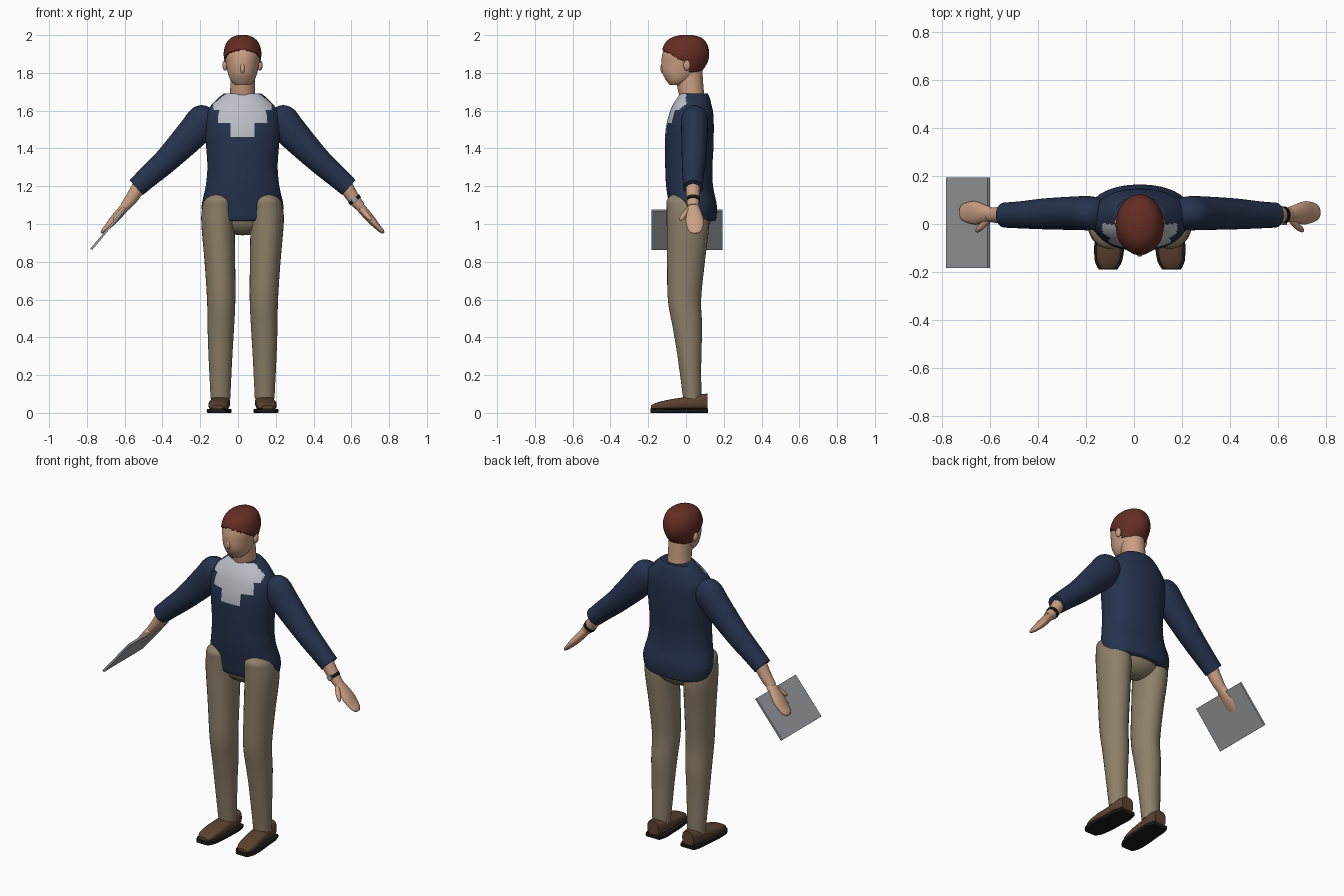
import bpy, bmesh, math
from mathutils import Vector

if "Cube" in bpy.data.objects:
    bpy.data.objects.remove(bpy.data.objects["Cube"])

CX = 0.024  # body centre line


def material(name, rgb):
    m = bpy.data.materials.new(name)
    m.use_nodes = True
    m.diffuse_color = (*rgb, 1)
    m.node_tree.nodes["Principled BSDF"].inputs["Base Color"].default_value = (*rgb, 1)
    return m


navy = material("navy wool", (0.019, 0.033, 0.075))
khaki = material("khaki cloth", (0.27, 0.215, 0.14))
skin = material("skin", (0.6, 0.35, 0.23))
auburn = material("auburn hair", (0.13, 0.027, 0.018))
brown = material("brown leather", (0.105, 0.055, 0.03))
black = material("black rubber", (0.01, 0.01, 0.01))
white = material("white shirt", (0.5, 0.53, 0.57))
grey = material("grey metal", (0.33, 0.34, 0.36))


def resample(rows, steps):
    """Smooth Catmull-Rom interpolation of number rows."""
    out = []
    for i in range(len(rows) - 1):
        p = [rows[max(0, min(len(rows) - 1, i + k))] for k in (-1, 0, 1, 2)]
        for s in range(steps):
            t = s / steps
            out.append([0.5 * (2 * b + (c - a) * t + (2 * a - 5 * b + 4 * c - d) * t * t
                               + (3 * b - a - 3 * c + d) * t ** 3) for a, b, c, d in zip(*p)])
    return out + [list(rows[-1])]


def loft(name, stations, mats, power=2, segs=32, smooth=40):
    """Skin superellipse sections; each station is (centre, u axis, v axis)."""
    bm = bmesh.new()
    rings = []
    for c, u, v in stations:
        ring = []
        for k in range(segs):
            a = 2 * math.pi * k / segs
            p, q = math.cos(a), math.sin(a)
            p = math.copysign(abs(p) ** (2 / power), p)
            q = math.copysign(abs(q) ** (2 / power), q)
            ring.append(bm.verts.new(Vector(c) + Vector(u) * p + Vector(v) * q))
        rings.append(ring)
    for r0, r1 in zip(rings, rings[1:]):
        for k in range(segs):
            j = (k + 1) % segs
            bm.faces.new((r0[k], r0[j], r1[j], r1[k]))
    bm.faces.new(rings[0])
    bm.faces.new(rings[-1])
    bmesh.ops.recalc_face_normals(bm, faces=bm.faces)
    mesh = bpy.data.meshes.new(name)
    bm.to_mesh(mesh)
    bm.free()
    for m in mats:
        mesh.materials.append(m)
    ob = bpy.data.objects.new(name, mesh)
    bpy.context.collection.objects.link(ob)
    shade(ob, smooth)
    return ob


def shade(ob, angle=40):
    bpy.ops.object.select_all(action='DESELECT')
    ob.select_set(True)
    bpy.context.view_layer.objects.active = ob
    bpy.ops.object.shade_smooth_by_angle(angle=math.radians(angle))


def upright(rows, grow=0.0, x=CX, steps=5):
    """Rows of (z, front y, back y, half width) to horizontal sections."""
    return [((x, (f + b) / 2, z), (w + grow, 0, 0), (0, (b - f) / 2 + grow, 0))
            for z, f, b, w in resample(rows, steps)]


def limb(rows, side, steps=5):
    """Rows of (x, y, z, thickness, width) following a path in the xz plane."""
    pts = resample(rows, steps)
    out = []
    for i, (x, y, z, t, w) in enumerate(pts):
        a, b = pts[max(0, i - 1)], pts[min(len(pts) - 1, i + 1)]
        d = Vector((b[0] - a[0], 0, b[2] - a[2])).normalized()
        out.append(((CX + side * x, y, z), (-d.z * side * t, 0, d.x * t), (0, w, 0)))
    return out


def ball(name, loc, scale, mat):
    bpy.ops.mesh.primitive_uv_sphere_add(segments=24, ring_count=14, location=loc)
    ob = bpy.context.object
    ob.name = name
    ob.scale = scale
    ob.data.materials.append(mat)
    shade(ob, 60)
    return ob


def box(name, loc, size, tilt, mat):
    bpy.ops.mesh.primitive_cube_add(size=1, location=loc, rotation=(0, tilt, 0))
    ob = bpy.context.object
    ob.name = name
    ob.scale = size
    ob.data.materials.append(mat)
    return ob


# Sweater with the stepped shirt front
sweater = loft("sweater", upright([
    (1.015, -0.07, 0.15, 0.195), (1.03, -0.08, 0.16, 0.208), (1.1, -0.09, 0.163, 0.216),
    (1.2, -0.105, 0.143, 0.195), (1.3, -0.11, 0.14, 0.186), (1.4, -0.112, 0.145, 0.192),
    (1.5, -0.108, 0.147, 0.2), (1.58, -0.09, 0.145, 0.195), (1.63, -0.07, 0.135, 0.165),
    (1.67, -0.045, 0.125, 0.125), (1.69, -0.03, 0.115, 0.1)]), [navy, white], 2.15, 64)
for f in sweater.data.polygons:
    c = f.center
    reach = 0.155 if c.z > 1.6 else 0.125 if c.z > 1.535 else 0.065 if c.z > 1.465 else 0
    if abs(c.x - CX) < reach and c.y < 0 and f.normal.z < 0.95:
        f.material_index = 1

# Neck and head
loft("neck", upright([(1.66, -0.03, 0.1, 0.067), (1.72, -0.045, 0.093, 0.065),
                      (1.83, -0.06, 0.085, 0.065)]), [skin])
skull = [(1.735, -0.085, -0.02, 0.038), (1.76, -0.105, 0.03, 0.062), (1.8, -0.125, 0.075, 0.078),
         (1.85, -0.13, 0.108, 0.088), (1.9, -0.125, 0.117, 0.094), (1.95, -0.106, 0.104, 0.081),
         (1.98, -0.072, 0.075, 0.054), (1.994, -0.025, 0.03, 0.018)]
loft("head", upright(skull), [skin], 2, 48, 60)
ball("nose", (CX, -0.122, 1.825), (0.013, 0.014, 0.028), skin)

# Hair shell, trimmed along the hairline
hair = loft("hair", [(Vector(c) + Vector((0, 0, 0.006)), u, v)
                     for c, u, v in upright(skull, 0.006, steps=8)], [auburn], 2, 64, 60)
bm = bmesh.new()
bm.from_mesh(hair.data)


def hairline(y):
    return 1.865 - 0.55 * (y + 0.02) if y < 0.015 else 1.805


bmesh.ops.delete(bm, geom=[f for f in bm.faces if f.calc_center_median().z
                           < hairline(f.calc_center_median().y)], context='FACES')
bm.to_mesh(hair.data)
bm.free()
solid = hair.modifiers.new("thickness", 'SOLIDIFY')
solid.thickness = 0.007

# Hips between the legs
ball("hips", (CX, 0.035, 1.04), (0.15, 0.1, 0.1), khaki)

for side, label in ((1, "left"), (-1, "right")):
    ball(label + "_ear", (CX + side * 0.092, 0.005, 1.84), (0.014, 0.018, 0.028), skin)

    # Trouser leg: z, x, y, half width, half depth
    leg = resample([(0.075, 0.117, 0.033, 0.052, 0.048), (0.3, 0.117, 0.018, 0.063, 0.063),
                    (0.45, 0.115, 0.008, 0.07, 0.078), (0.6, 0.113, -0.008, 0.075, 0.088),
                    (0.8, 0.12, 0, 0.081, 0.1), (1.0, 0.13, 0.01, 0.088, 0.112),
                    (1.08, 0.128, 0, 0.086, 0.102), (1.13, 0.125, -0.02, 0.072, 0.08),
                    (1.165, 0.122, -0.03, 0.025, 0.03)], 5)
    loft(label + "_trouser_leg", [((CX + side * x, y, z), (a, 0, 0), (0, b, 0))
                                  for z, x, y, a, b in leg], [khaki], smooth=60)

    # Shoe and sole: y, x, half width, top height
    shoe = resample([(-0.185, 0.132, 0.03, 0.04), (-0.15, 0.13, 0.048, 0.056),
                     (-0.08, 0.126, 0.054, 0.072), (0, 0.12, 0.052, 0.084),
                     (0.07, 0.117, 0.05, 0.098), (0.115, 0.117, 0.038, 0.102)], 4)
    loft(label + "_shoe", [((CX + side * x, y, (0.015 + h) / 2), (w, 0, 0), (0, 0, (h - 0.015) / 2))
                           for y, x, w, h in shoe], [brown], 2.8)
    loft(label + "_sole", [((CX + side * x, y * 1.02, 0.011), (w + 0.009, 0, 0), (0, 0, 0.011))
                           for y, x, w, h in shoe], [black], 10, 32, 30)

    # Sleeve, forearm, hand and thumb: x, y, z, thickness, width
    loft(label + "_sleeve", limb([
        (0.16, 0.045, 1.6, 0.025, 0.025), (0.175, 0.045, 1.585, 0.065, 0.055),
        (0.205, 0.045, 1.55, 0.088, 0.07), (0.26, 0.045, 1.485, 0.085, 0.07),
        (0.4, 0.042, 1.34, 0.067, 0.064), (0.5, 0.038, 1.25, 0.058, 0.056),
        (0.563, 0.037, 1.193, 0.053, 0.052)], side), [navy], smooth=50)
    loft(label + "_forearm", limb([(0.54, 0.037, 1.21, 0.038, 0.04), (0.588, 0.037, 1.135, 0.033, 0.034),
                                   (0.625, 0.038, 1.09, 0.026, 0.029)], side), [skin])
    loft(label + "_hand", limb([
        (0.605, 0.038, 1.11, 0.022, 0.026), (0.64, 0.042, 1.07, 0.024, 0.036),
        (0.682, 0.046, 1.022, 0.022, 0.048), (0.715, 0.048, 0.985, 0.016, 0.043),
        (0.738, 0.048, 0.962, 0.012, 0.032), (0.748, 0.048, 0.952, 0.005, 0.016)], side), [skin], smooth=60)
    loft(label + "_thumb", limb([(0.625, 0.022, 1.085, 0.012, 0.016), (0.65, -0.005, 1.055, 0.014, 0.016),
                                 (0.672, -0.022, 1.03, 0.011, 0.012), (0.68, -0.028, 1.02, 0.004, 0.004)],
                                side), [skin], smooth=60)

# Wrist watch on the left arm
loft("watch_strap", limb([(0.588, 0.037, 1.135, 0.036, 0.037), (0.6, 0.037, 1.12, 0.035, 0.036)], 1),
     [black])
box("watch_face", (CX + 0.592, 0.001, 1.128), (0.026, 0.009, 0.03), 0.87, grey)

# Flat tablet held in the right hand
box("tablet", (-0.69, 0.005, 0.97), (0.27, 0.376, 0.012), -0.874, grey)
